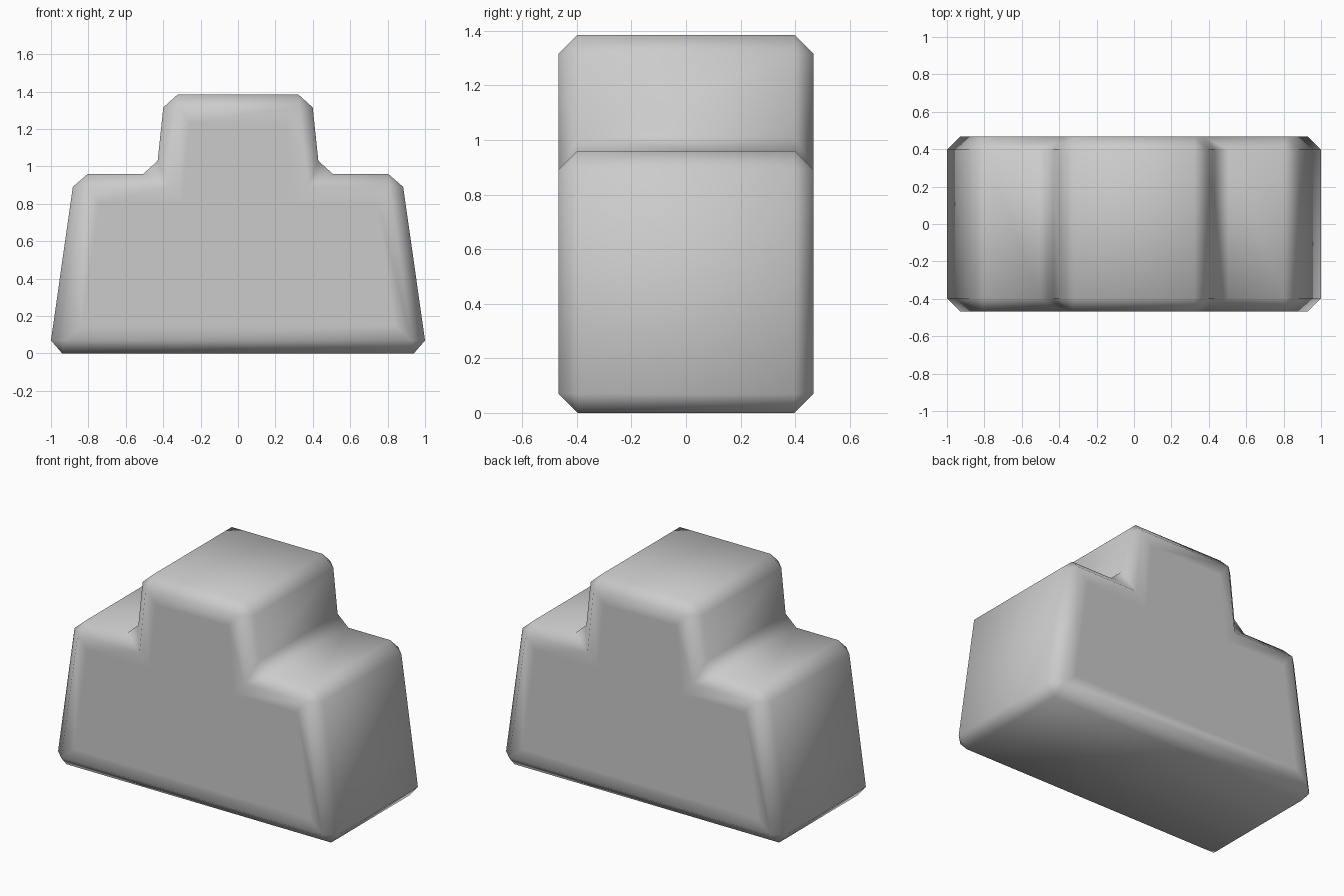
import bpy
import bmesh

cube = bpy.data.objects.get("Cube")
if cube:
    bpy.data.objects.remove(cube, do_unlink=True)

HALF_DEPTH = 0.467
BEVEL = 0.07
RIM = 0.08

# One flat colour
grey = bpy.data.materials.new("light_grey")
grey.use_nodes = True
colour = (0.6, 0.6, 0.6, 1)
grey.diffuse_color = colour
grey.node_tree.nodes["Principled BSDF"].inputs["Base Color"].default_value = colour

# Stepped half profile, mirrored to a full outline
half = [(1.01, 0), (0.873, 0.96), (0.437, 0.96), (0.392, 1.385)]
outline = half + [(-x, z) for x, z in reversed(half)]

# Extrude the outline through the depth
bm = bmesh.new()
front = bm.faces.new([bm.verts.new((x, -HALF_DEPTH, z)) for x, z in outline])
extruded = bmesh.ops.extrude_face_region(bm, geom=[front], use_keep_orig=True)
moved = [g for g in extruded["geom"] if isinstance(g, bmesh.types.BMVert)]
bmesh.ops.translate(bm, verts=moved, vec=(0, 2 * HALF_DEPTH, 0))
bmesh.ops.recalc_face_normals(bm, faces=bm.faces)

# Chamfer every edge
bmesh.ops.bevel(bm, geom=bm.edges[:], offset=BEVEL, offset_type='OFFSET',
                segments=1, profile=0.5, affect='EDGES')
bm.normal_update()

# Narrow flat rim on the front and back faces
panels = [f for f in bm.faces if abs(f.normal.y) > 0.99]
bmesh.ops.inset_individual(bm, faces=panels, thickness=RIM, use_even_offset=True)

for face in bm.faces:
    face.smooth = True
mesh = bpy.data.meshes.new("stepped_block")
bm.to_mesh(mesh)
bm.free()
mesh.materials.append(grey)
block = bpy.data.objects.new("stepped_block", mesh)
bpy.context.collection.objects.link(block)
